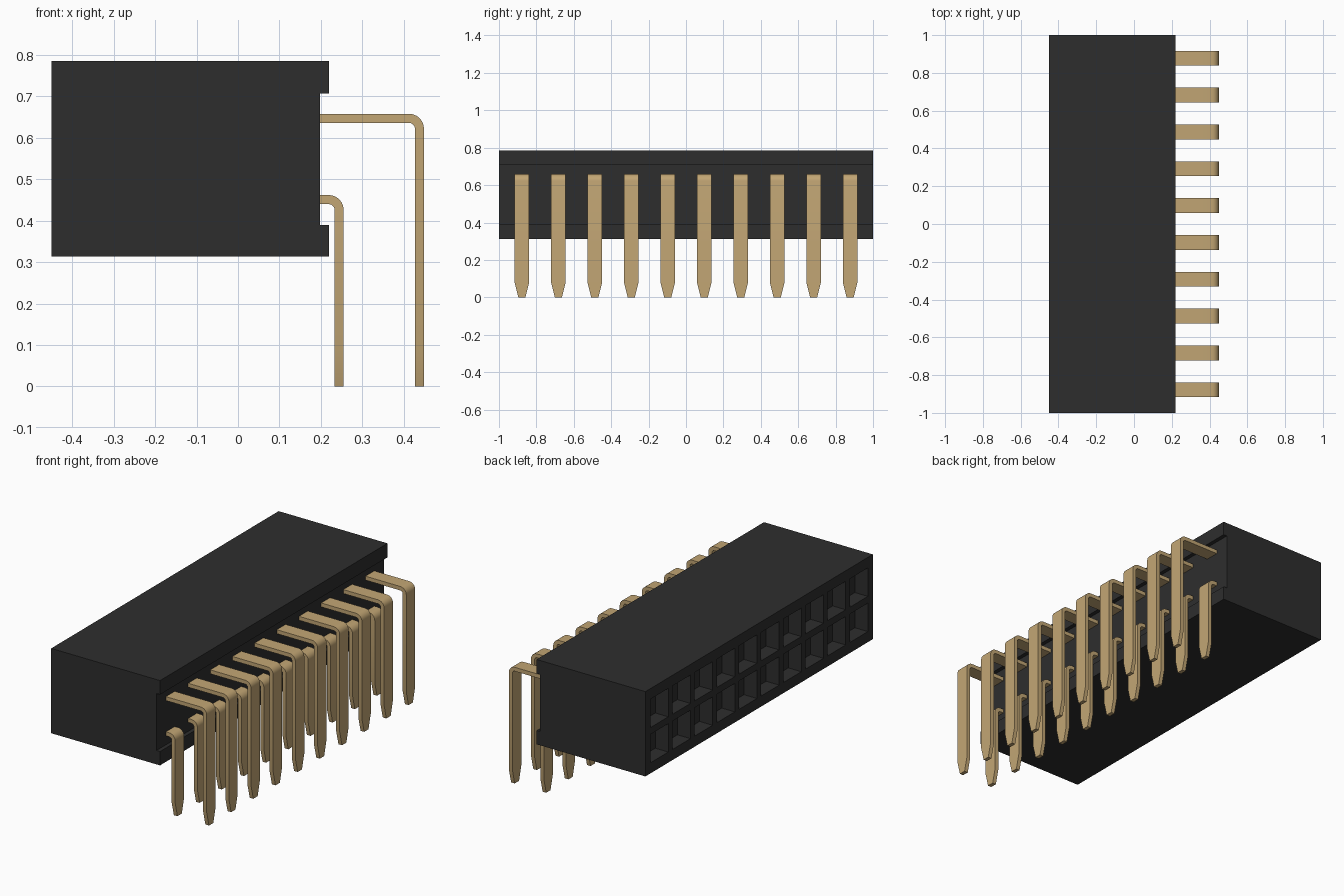
import bpy, bmesh, math
from mathutils import Vector

old = bpy.data.objects.get("Cube")
if old:
    bpy.data.objects.remove(old, do_unlink=True)

PITCH = 0.195
COLUMNS = [(i - 4.5) * PITCH for i in range(10)]
ROWS = {"lower": (0.451, 0.255), "upper": (0.647, 0.449)}   # pin height, outer x


def material(name, color):
    m = bpy.data.materials.new(name)
    m.use_nodes = True
    m.diffuse_color = color
    bsdf = m.node_tree.nodes["Principled BSDF"]
    bsdf.inputs["Base Color"].default_value = color
    bsdf.inputs["Roughness"].default_value = 0.6
    return m


BLACK = material("black plastic", (0.027, 0.027, 0.027, 1))
GOLD = material("gold metal", (0.54, 0.38, 0.175, 1))


def make_object(name, bm, mat):
    bmesh.ops.recalc_face_normals(bm, faces=bm.faces[:])
    mesh = bpy.data.meshes.new(name)
    bm.to_mesh(mesh)
    bm.free()
    mesh.materials.append(mat)
    ob = bpy.data.objects.new(name, mesh)
    bpy.context.collection.objects.link(ob)
    return ob


def activate(ob):
    bpy.ops.object.select_all(action="DESELECT")
    ob.select_set(True)
    bpy.context.view_layer.objects.active = ob


# Housing: notched profile extruded along y
bm = bmesh.new()
profile = [(-0.45, 0.313), (0.22, 0.313), (0.22, 0.39), (0.198, 0.39),
           (0.198, 0.707), (0.22, 0.707), (0.22, 0.785), (-0.45, 0.785)]
face = bm.faces.new([bm.verts.new((x, -1, z)) for x, z in profile])
end = bmesh.ops.extrude_face_region(bm, geom=[face])["geom"]
bmesh.ops.translate(bm, vec=(0, 2, 0),
                    verts=[v for v in end if isinstance(v, bmesh.types.BMVert)])
housing = make_object("housing", bm, BLACK)

# Square sockets cut into the mating face
SOCKET, DEPTH = 0.158, 0.08
bm = bmesh.new()
for z, _ in ROWS.values():
    for y in COLUMNS:
        box = bmesh.ops.create_cube(bm, size=1)["verts"]
        bmesh.ops.scale(bm, vec=(DEPTH * 2, SOCKET, SOCKET), verts=box)
        bmesh.ops.translate(bm, vec=(-0.45, y, z), verts=box)
cutter = make_object("socket_cutter", bm, BLACK)
cutter.hide_render = True
cut = housing.modifiers.new("sockets", "BOOLEAN")
cut.operation, cut.solver, cut.object = "DIFFERENCE", "EXACT", cutter
activate(housing)
bpy.ops.object.modifier_apply(modifier=cut.name)
bpy.data.objects.remove(cutter, do_unlink=True)


# Bent flat pins with tapered tips
THICK, HALF, TIP_HALF, TAPER = 0.022, 0.039, 0.019, 0.08
OUTER, STEPS = 0.036, 6


def pin(name, y, z, outer_x):
    cx, cz = outer_x - OUTER, z + THICK / 2 - OUTER
    inner = OUTER - THICK
    # stations: outer point, inner point, half width
    stations = [((0.17, cz + OUTER), (0.17, cz + inner), HALF)]
    for i in range(STEPS + 1):
        a = math.pi / 2 * (1 - i / STEPS)
        d = Vector((math.cos(a), math.sin(a)))
        c = Vector((cx, cz))
        stations.append((c + d * OUTER, c + d * inner, HALF))
    for height, half in ((TAPER, HALF), (0, TIP_HALF)):
        stations.append(((outer_x, height), (outer_x - THICK, height), half))

    bm = bmesh.new()
    rings = []
    for o, n, h in stations:
        corners = ((o, -h), (o, h), (n, h), (n, -h))
        rings.append([bm.verts.new((p[0], y + s, p[1])) for p, s in corners])
    for a, b in zip(rings, rings[1:]):
        for k in range(4):
            j = (k + 1) % 4
            bm.faces.new((a[k], a[j], b[j], b[k]))
    bm.faces.new(rings[0])
    bm.faces.new(rings[-1])
    ob = make_object(name, bm, GOLD)
    activate(ob)
    bpy.ops.object.shade_smooth_by_angle(angle=math.radians(17))


for row, (z, outer_x) in ROWS.items():
    for i, y in enumerate(COLUMNS):
        pin(f"{row}_pin_{i + 1}", y, z, outer_x)
